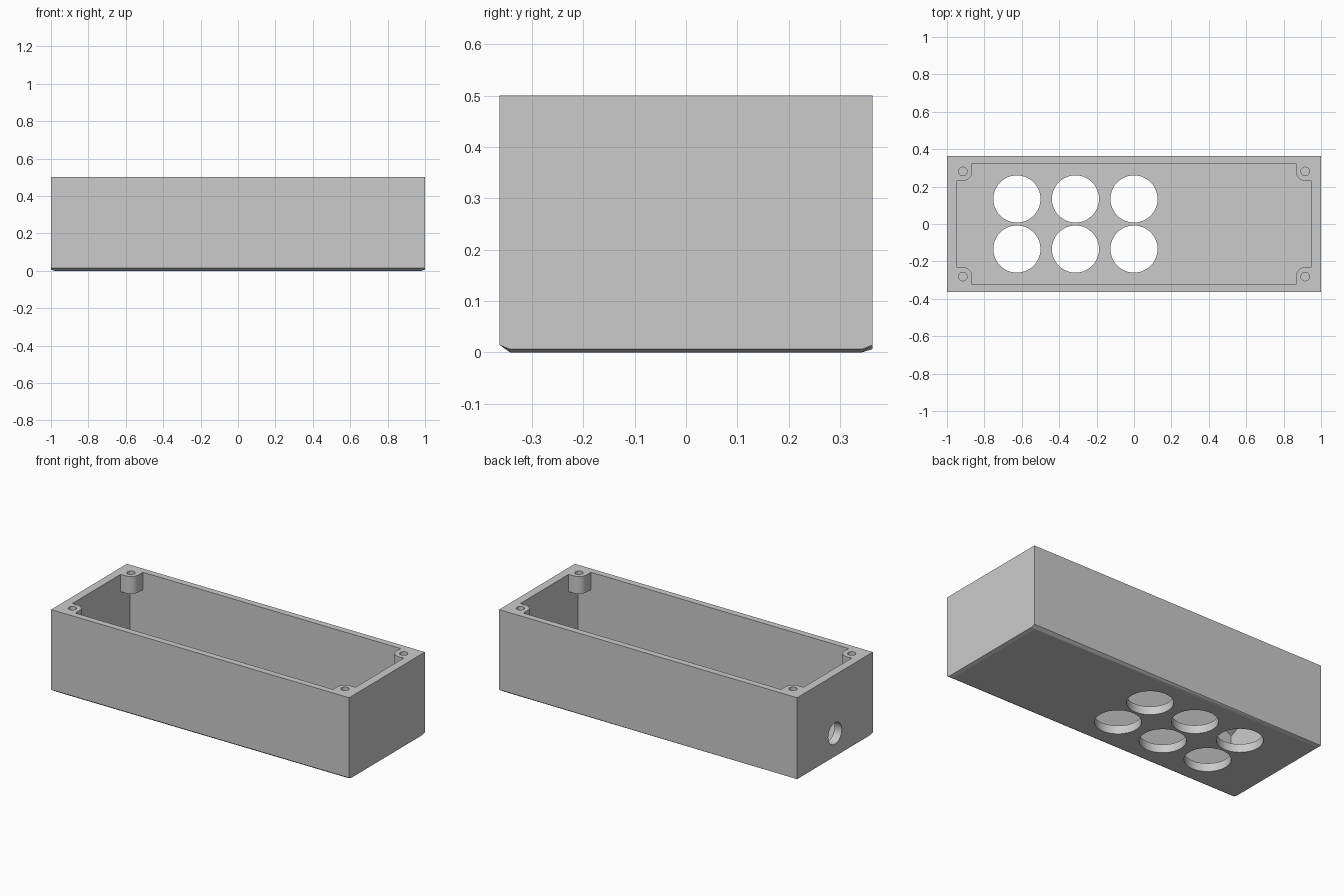
import bpy, bmesh
from math import cos, sin, pi, radians
from mathutils import Matrix

if "Cube" in bpy.data.objects:
    bpy.data.objects.remove(bpy.data.objects["Cube"], do_unlink=True)

W, D, H = 1.0, 0.363, 0.5        # half width, half depth, height
IW, ID, FLOOR = 0.95, 0.324, 0.05

grey = bpy.data.materials.new("light grey plastic")
grey.use_nodes = True
colour = (0.6, 0.6, 0.6, 1)
grey.diffuse_color = colour
grey.node_tree.nodes["Principled BSDF"].inputs["Base Color"].default_value = colour


def finish(name, bm):
    bmesh.ops.recalc_face_normals(bm, faces=bm.faces)
    mesh = bpy.data.meshes.new(name)
    bm.to_mesh(mesh)
    bm.free()
    mesh.materials.append(grey)
    ob = bpy.data.objects.new(name, mesh)
    bpy.context.collection.objects.link(ob)
    return ob


def hull(name, points):
    bm = bmesh.new()
    for p in points:
        bm.verts.new(p)
    res = bmesh.ops.convex_hull(bm, input=bm.verts)
    loose = {g for g in res["geom_interior"] + res["geom_unused"]
             if isinstance(g, bmesh.types.BMVert)}
    bmesh.ops.delete(bm, geom=list(loose), context="VERTS")
    bmesh.ops.dissolve_limit(bm, angle_limit=radians(0.5), verts=bm.verts, edges=bm.edges)
    return finish(name, bm)


def cylinder(name, radius, depth, centre, along_x=False, segments=48):
    bm = bmesh.new()
    turn = Matrix.Rotation(pi / 2 if along_x else 0, 4, "Y")
    bmesh.ops.create_cone(bm, cap_ends=True, segments=segments, radius1=radius,
                          radius2=radius, depth=depth, matrix=Matrix.Translation(centre) @ turn)
    return finish(name, bm)


def combine(target, other, operation):
    mod = target.modifiers.new(operation.lower(), "BOOLEAN")
    mod.operation, mod.object, mod.solver = operation, other, "EXACT"
    bpy.ops.object.select_all(action="DESELECT")
    target.select_set(True)
    bpy.context.view_layer.objects.active = target
    bpy.ops.object.modifier_apply(modifier=mod.name)
    bpy.data.objects.remove(other, do_unlink=True)


# Outer shell with slightly chamfered bottom edges; the back chamfer tapers
points = []
for sx in (-1, 1):
    for sy in (-1, 1):
        lip = 0.006 if (sx, sy) == (-1, 1) else 0.014
        points += [(sx * W, sy * D, H), (sx * W, sy * D, lip),
                   (sx * W, sy * 0.343, 0.006), (sx * 0.98, sy * 0.343, 0)]
box = hull("enclosure_box", points)

# Open cavity
cavity = hull("cavity_cutter", [(x, y, z) for x in (-IW, IW) for y in (-ID, ID)
                                for z in (FLOOR, H + 0.1)])
combine(box, cavity, "DIFFERENCE")

# Corner screw bosses, tapering into the corner underneath, with blind holes
CX, CY, R = 0.915, 0.281, 0.05
for sx in (-1, 1):
    for sy in (-1, 1):
        outline = [(CX + R * cos(a * pi / 16), CY + R * sin(a * pi / 16))
                   for a in range(16, 25)]
        outline += [(0.97, CY - R), (0.97, 0.34), (CX - R, 0.34)]
        boss = [(sx * x, sy * y, z) for x, y in outline for z in (H, 0.395)]
        boss.append((sx * 0.97, sy * 0.34, 0.34))
        combine(box, hull("screw_boss", boss), "UNION")
for sx in (-1, 1):
    for sy in (-1, 1):
        hole = cylinder("screw_cutter", 0.023, 0.2, (sx * CX, sy * CY, H + 0.01), segments=24)
        combine(box, hole, "DIFFERENCE")

# Two rows of three round openings in the floor
for x in (-0.626, -0.313, 0):
    for y in (-0.134, 0.134):
        combine(box, cylinder("floor_cutter", 0.126, 0.2, (x, y, 0)), "DIFFERENCE")

# Cable hole in the end wall
combine(box, cylinder("cable_cutter", 0.065, 0.2, (-W, 0, 0.145), along_x=True), "DIFFERENCE")

bpy.ops.object.select_all(action="DESELECT")
box.select_set(True)
bpy.context.view_layer.objects.active = box
bpy.ops.object.shade_smooth_by_angle(angle=radians(16))
